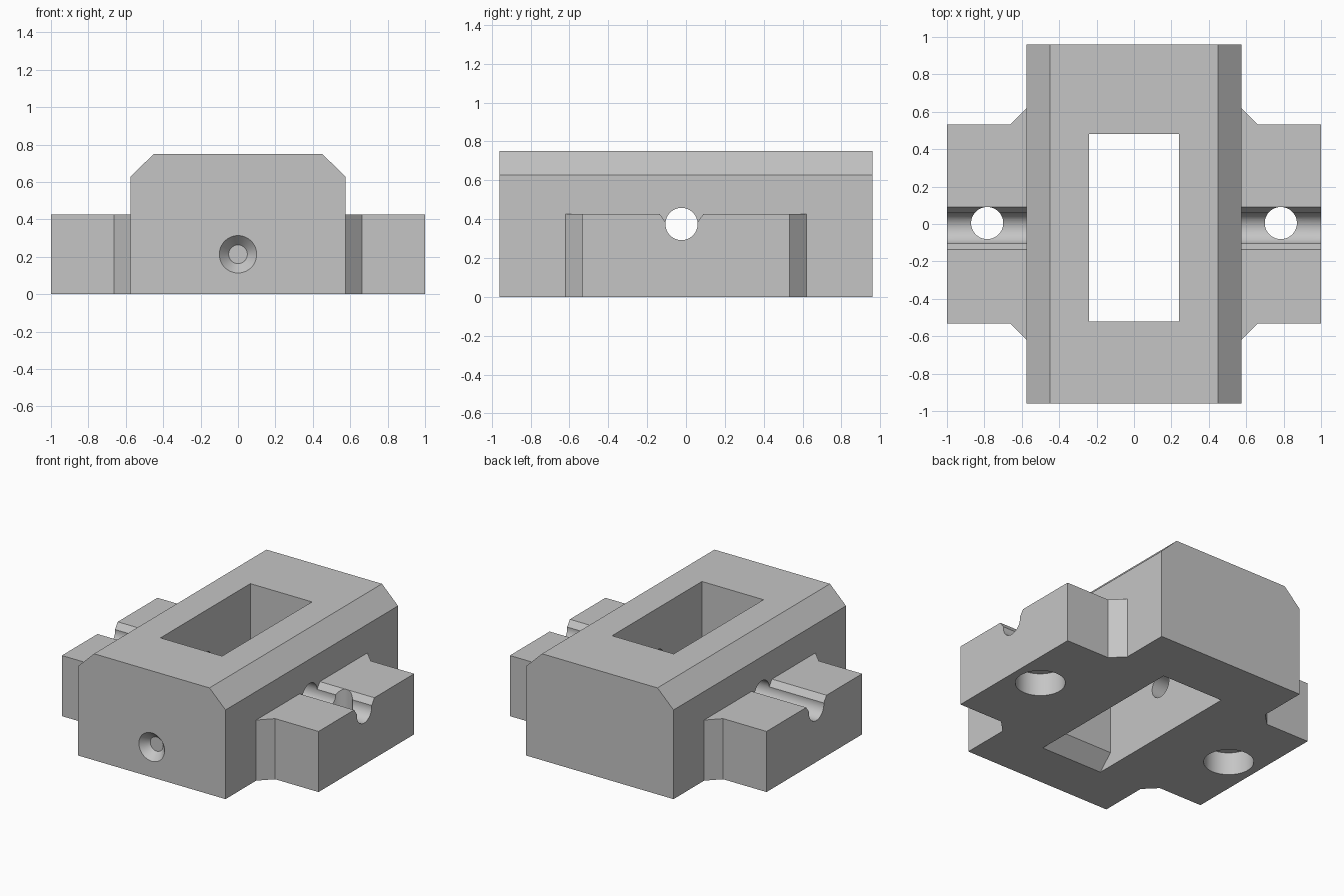
import bpy
import bmesh
import math
from mathutils import Matrix, Vector

if "Cube" in bpy.data.objects:
    bpy.data.objects.remove(bpy.data.objects["Cube"], do_unlink=True)

grey = bpy.data.materials.new("light grey")
grey.use_nodes = True
grey.diffuse_color = (0.56, 0.56, 0.56, 1)
grey.node_tree.nodes["Principled BSDF"].inputs["Base Color"].default_value = grey.diffuse_color


def add_object(name, bm):
    bmesh.ops.recalc_face_normals(bm, faces=bm.faces)
    mesh = bpy.data.meshes.new(name)
    bm.to_mesh(mesh)
    bm.free()
    mesh.materials.append(grey)
    obj = bpy.data.objects.new(name, mesh)
    bpy.context.collection.objects.link(obj)
    return obj


def prism(name, outline, place, start, end):
    """Extrude a 2D outline; place(a, b, depth) gives the 3D position."""
    bm = bmesh.new()
    face = bm.faces.new([bm.verts.new(place(a, b, start)) for a, b in outline])
    grown = bmesh.ops.extrude_face_region(bm, geom=[face])["geom"]
    shift = Vector(place(0, 0, end)) - Vector(place(0, 0, start))
    bmesh.ops.translate(bm, vec=shift, verts=[g for g in grown if isinstance(g, bmesh.types.BMVert)])
    return add_object(name, bm)


def cone(name, centre, axis, depth, r1, r2):
    """Cylinder or cone around an axis, r1 at the start of the axis."""
    bm = bmesh.new()
    turn = Vector((0, 0, 1)).rotation_difference(Vector(axis)).to_matrix().to_4x4()
    bmesh.ops.create_cone(bm, cap_ends=True, segments=48, radius1=r1, radius2=r2,
                          depth=depth, matrix=Matrix.Translation(centre) @ turn)
    return add_object(name, bm)


def combine(target, tool, operation):
    mod = target.modifiers.new(tool.name, "BOOLEAN")
    mod.operation = operation
    mod.solver = "EXACT"
    mod.object = tool
    bpy.context.view_layer.update()
    graph = bpy.context.evaluated_depsgraph_get()
    result = bpy.data.meshes.new_from_object(target.evaluated_get(graph))
    target.modifiers.clear()
    target.data = result
    bpy.data.objects.remove(tool, do_unlink=True)


def along_x(a, b, d):
    return (d, a, b)


def along_y(a, b, d):
    return (a, d, b)


def along_z(a, b, d):
    return (a, b, d)


# Main block with chamfered top edges
half = [(0.575, 0), (0.575, 0.628), (0.45, 0.75)]
block = prism("clamp_block", half + [(-x, z) for x, z in reversed(half)], along_y, -0.96, 0.96)

# Side wings with angled gussets, carried through the block
quarter = [(1, 0.532), (0.662, 0.532), (0.52, 0.674)]
upper = quarter + [(-x, y) for x, y in reversed(quarter)]
wings = prism("wings", upper + [(-x, -y) for x, y in upper], along_z, 0, 0.427)
combine(block, wings, "UNION")

# Rectangular window, flared at the bottom of its two ends
window = [(-0.64, -0.02), (-0.52, 0.1), (-0.52, 0.9), (0.48, 0.9), (0.48, 0.1), (0.6, -0.02)]
combine(block, prism("window_cutter", window, along_x, -0.24, 0.24), "DIFFERENCE")

# Cross bore through the block and along the wings
combine(block, cone("bore_cutter", (0, -0.023, 0.375), (1, 0, 0), 2.2, 0.083, 0.083), "DIFFERENCE")

for side in (-1, 1):
    # Flared mouth of the wing groove
    mouth = [(-0.099, 0.375), (-0.147, 0.443), (0.101, 0.443), (0.053, 0.375)]
    combine(block, prism("mouth_cutter", mouth, along_x, side * 0.575, side * 1.1), "DIFFERENCE")
    # Bolt hole and its counterbore from below
    spot = side * 0.785
    combine(block, cone("bolt_cutter", (spot, 0.005, 0.25), (0, 0, 1), 0.8, 0.086, 0.086), "DIFFERENCE")
    combine(block, cone("counterbore_cutter", (spot, 0.005, 0.06), (0, 0, 1), 0.2, 0.16, 0.16), "DIFFERENCE")

# Conical dimple in the front
combine(block, cone("dimple_cutter", (0, -0.96, 0.213), (0, 1, 0), 0.11, 0.15, 0.05), "DIFFERENCE")

# Smooth bores, crisp edges
bpy.ops.object.select_all(action="DESELECT")
block.select_set(True)
bpy.context.view_layer.objects.active = block
bpy.ops.object.shade_smooth_by_angle(angle=math.radians(25))
